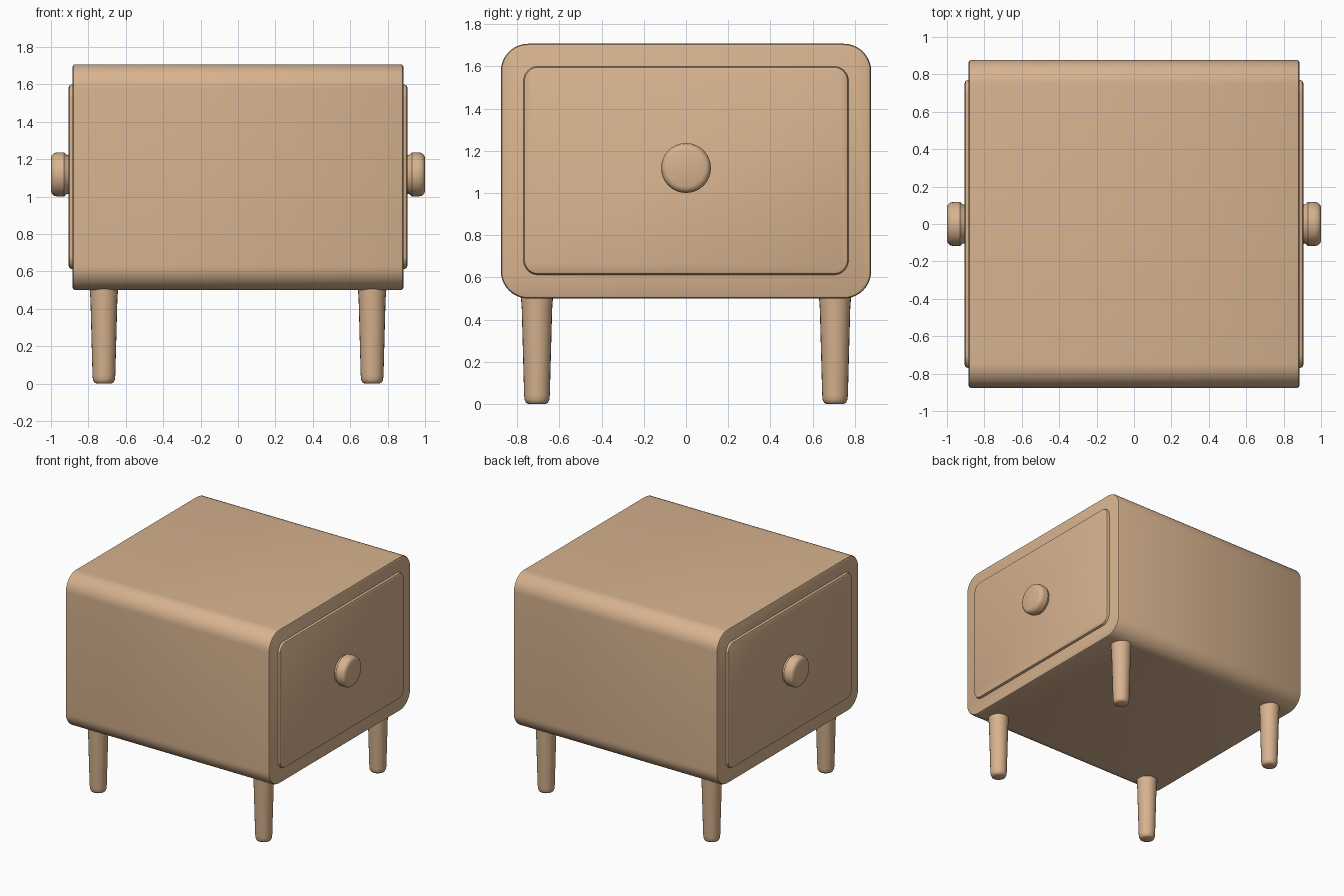
import bpy, bmesh, math
from mathutils import Matrix

if "Cube" in bpy.data.objects:
    bpy.data.objects.remove(bpy.data.objects["Cube"])

wood = bpy.data.materials.new("tan wood")
wood.diffuse_color = (0.68, 0.45, 0.275, 1)
wood.use_nodes = True
wood.node_tree.nodes["Principled BSDF"].inputs["Base Color"].default_value = wood.diffuse_color


def finish(name, bm):
    bmesh.ops.recalc_face_normals(bm, faces=bm.faces[:])
    me = bpy.data.meshes.new(name)
    bm.to_mesh(me)
    bm.free()
    me.materials.append(wood)
    ob = bpy.data.objects.new(name, me)
    bpy.context.collection.objects.link(ob)
    bpy.ops.object.select_all(action='DESELECT')
    ob.select_set(True)
    bpy.context.view_layer.objects.active = ob
    bpy.ops.object.shade_smooth_by_angle(angle=math.radians(40))
    return ob


def rounded_slab(name, x0, x1, half_y, z0, z1, r, rim):
    """Rounded rectangle in YZ, extruded along X, with softened end rims."""
    bm = bmesh.new()
    n = 10
    zc, hz = (z0 + z1) / 2, (z1 - z0) / 2
    rings = []
    for x, inset in ((x0, rim), (x0 + rim * 0.3, rim * 0.3), (x0 + rim, 0),
                     (x1 - rim, 0), (x1 - rim * 0.3, rim * 0.3), (x1, rim)):
        ring = []
        for c, (sy, sz) in enumerate(((1, 1), (-1, 1), (-1, -1), (1, -1))):
            for i in range(n + 1):
                a = math.pi / 2 * (c + i / n)
                ring.append(bm.verts.new((
                    x,
                    sy * (half_y - r) + (r - inset) * math.cos(a),
                    zc + sz * (hz - r) + (r - inset) * math.sin(a))))
        rings.append(ring)
    for a, b in zip(rings, rings[1:]):
        for i in range(len(a)):
            j = (i + 1) % len(a)
            bm.faces.new((a[i], a[j], b[j], b[i]))
    bm.faces.new(rings[0])
    bm.faces.new(rings[-1])
    return finish(name, bm)


def lathe(name, profile, matrix, n=32):
    """Closed solid of revolution about local Z from (radius, height) points."""
    bm = bmesh.new()
    rings = [[bm.verts.new((r * math.cos(2 * math.pi * i / n),
                            r * math.sin(2 * math.pi * i / n), h))
              for i in range(n)] for r, h in profile]
    for a, b in zip(rings, rings[1:]):
        for i in range(n):
            j = (i + 1) % n
            bm.faces.new((a[i], a[j], b[j], b[i]))
    bm.faces.new(rings[0])
    bm.faces.new(rings[-1])
    bm.transform(matrix)
    return finish(name, bm)


# Cabinet body
rounded_slab("cabinet_body", -0.885, 0.885, 0.877, 0.5, 1.707, 0.13, 0.015)

# Drawer front and knob on each end
knob = [(0.095, 0.87), (0.105, 0.915), (0.118, 0.93), (0.118, 0.965),
        (0.114, 0.984), (0.103, 0.995), (0.088, 1.0)]
for side, s in (("right", 1), ("left", -1)):
    x0, x1 = sorted((s * 0.85, s * 0.906))
    rounded_slab(side + "_drawer_front", x0, x1, 0.77, 0.612, 1.6, 0.07, 0.018)
    lathe(side + "_knob", knob, Matrix.Translation((0, 0, 1.118))
          @ Matrix.Rotation(s * math.pi / 2, 4, 'Y'))

# Tapered legs
leg = [(0.04, 0.0), (0.052, 0.006), (0.059, 0.022), (0.061, 0.045),
       (0.072, 0.45), (0.078, 0.53)]
for sx, lr in ((1, "right"), (-1, "left")):
    for sy, fb in ((-1, "front"), (1, "back")):
        lathe(f"{fb}_{lr}_leg", leg,
              Matrix.Translation((sx * 0.717, sy * 0.706, 0)), 24)
